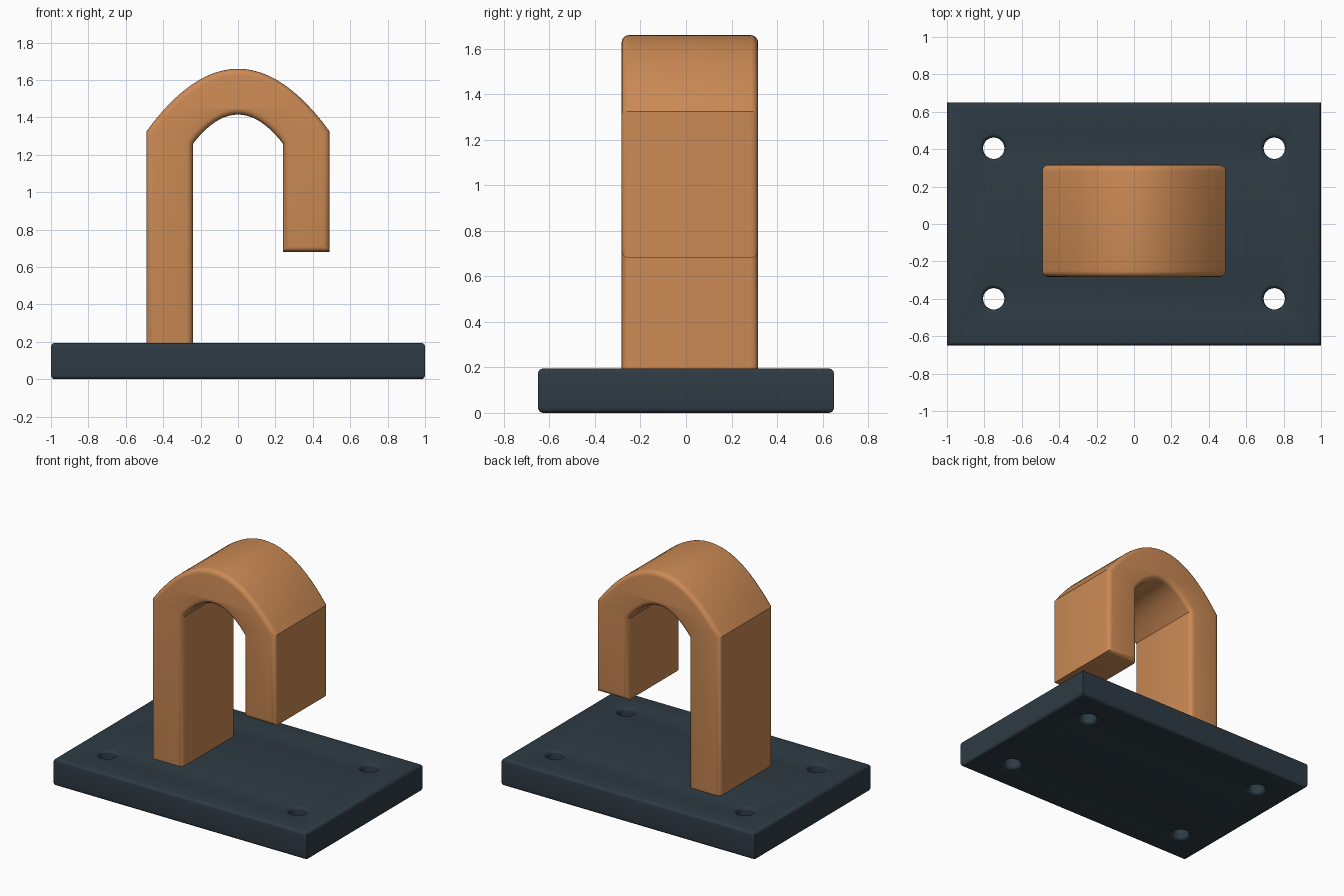
import bpy
import bmesh
from math import cos, sin, pi

if "Cube" in bpy.data.objects:
    bpy.data.objects.remove(bpy.data.objects["Cube"])


def material(name, colour):
    mat = bpy.data.materials.new(name)
    mat.diffuse_color = (*colour, 1)
    mat.use_nodes = True
    mat.node_tree.nodes["Principled BSDF"].inputs["Base Color"].default_value = mat.diffuse_color
    return mat


def extruded_part(name, outlines, thickness, bevel, mat, location, rotation=(0, 0, 0)):
    """Flat outlines (inner ones become holes) extruded with rounded rims."""
    curve = bpy.data.curves.new(name, 'CURVE')
    curve.dimensions = '2D'
    curve.fill_mode = 'BOTH'
    curve.extrude = thickness / 2 - bevel
    curve.bevel_depth = bevel
    curve.bevel_resolution = 3
    curve.offset = -bevel
    for points in outlines:
        spline = curve.splines.new('POLY')
        spline.points.add(len(points) - 1)
        for p, (x, y) in zip(spline.points, points):
            p.co = (x, y, 0, 1)
        spline.use_cyclic_u = True
    obj = bpy.data.objects.new(name, curve)
    obj.location, obj.rotation_euler = location, rotation
    bpy.context.collection.objects.link(obj)
    bpy.ops.object.select_all(action='DESELECT')
    obj.select_set(True)
    bpy.context.view_layer.objects.active = obj
    bpy.ops.object.convert(target='MESH')
    obj = bpy.context.object
    # Weld the caps to the sides
    bm = bmesh.new()
    bm.from_mesh(obj.data)
    bmesh.ops.remove_doubles(bm, verts=bm.verts, dist=0.0005)
    bmesh.ops.recalc_face_normals(bm, faces=bm.faces)
    bm.to_mesh(obj.data)
    bm.free()
    obj.data.materials.clear()
    obj.data.materials.append(mat)
    bpy.ops.object.shade_smooth_by_angle()
    return obj


def circle(cx, cy, r, n=32):
    return [(cx + r * cos(2 * pi * i / n), cy + r * sin(2 * pi * i / n)) for i in range(n)]


def arch(half_width, spring, apex, n=24):
    """Parabolic arch from left to right."""
    ts = [-1 + 2 * i / n for i in range(n + 1)]
    return [(half_width * t, apex - (apex - spring) * t * t) for t in ts]


slate = material("slate", (0.027, 0.043, 0.057))
copper = material("copper", (0.60, 0.255, 0.09))

# Base plate with four screw holes
plate = [(-1, -0.65), (1, -0.65), (1, 0.65), (-1, 0.65)]
holes = [circle(x, y, 0.057) for x in (-0.75, 0.75) for y in (-0.4, 0.405)]
extruded_part("base_plate", [plate] + holes, 0.195, 0.022, slate, (0, 0, 0.0975))

# Hook: long leg, arch and short free end
hook = ([(-0.49, 0.15)] + arch(0.49, 1.325, 1.66) + [(0.49, 0.68), (0.24, 0.68)]
        + arch(0.24, 1.26, 1.415)[::-1] + [(-0.24, 0.15)])
extruded_part("hook", [hook], 0.6, 0.033, copper, (0, 0.017, 0), (pi / 2, 0, 0))
